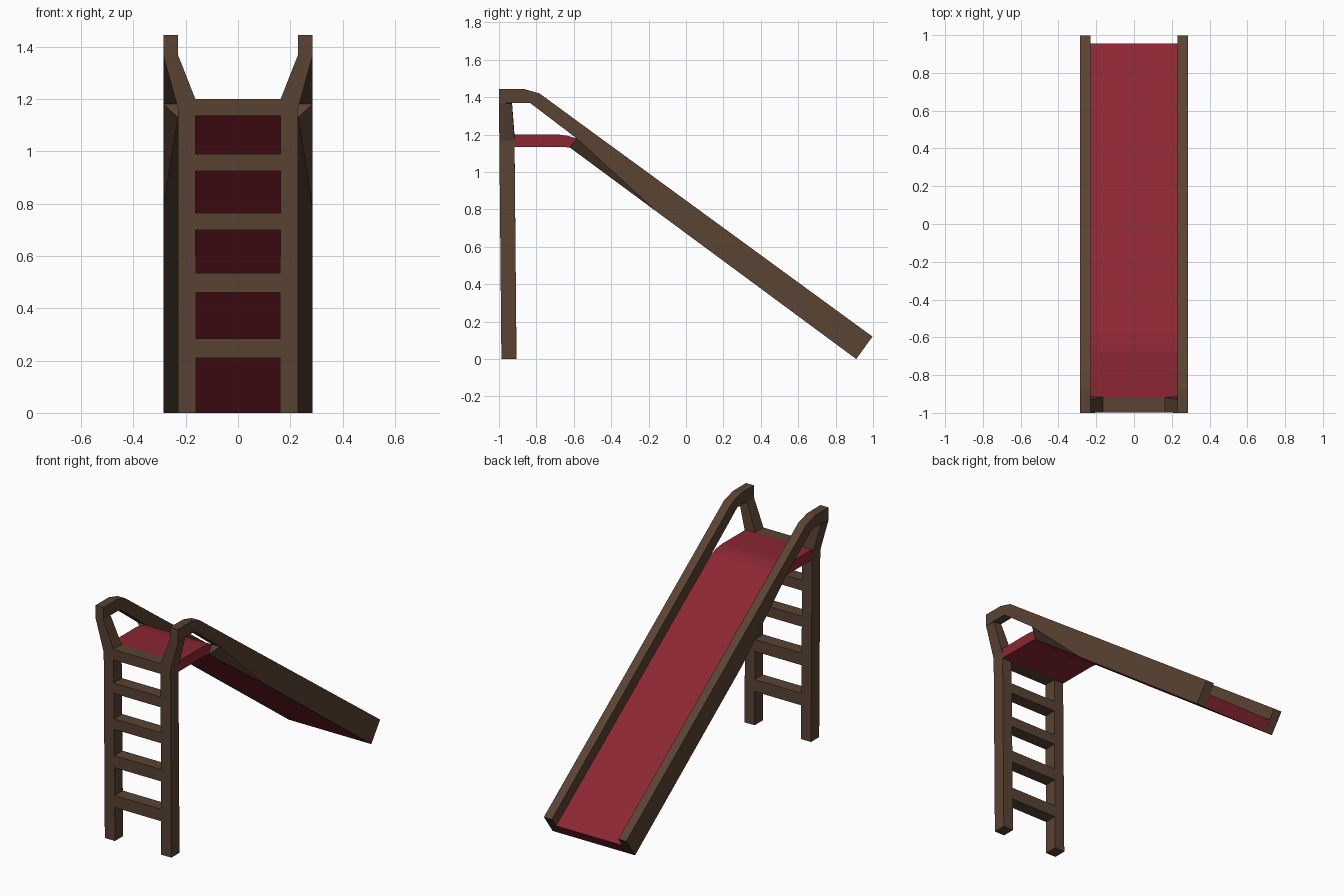
import bpy, bmesh
from mathutils import Vector

if "Cube" in bpy.data.objects:
    bpy.data.objects.remove(bpy.data.objects["Cube"])


def material(name, rgb):
    m = bpy.data.materials.new(name)
    m.diffuse_color = (*rgb, 1)
    m.use_nodes = True
    m.node_tree.nodes["Principled BSDF"].inputs["Base Color"].default_value = m.diffuse_color
    return m


BROWN = material("dark brown wood", (0.100, 0.056, 0.033))
RED = material("deep red", (0.260, 0.020, 0.033))


def finish(bm, name, mat, mirror=False):
    bmesh.ops.recalc_face_normals(bm, faces=bm.faces)
    me = bpy.data.meshes.new(name)
    bm.to_mesh(me)
    bm.free()
    me.materials.append(mat)
    ob = bpy.data.objects.new(name, me)
    bpy.context.collection.objects.link(ob)
    if mirror:
        ob.modifiers.new("mirror", 'MIRROR').use_mirror_merge = False
    return ob


def loft(rings):
    """Closed solid through rings of equal point count."""
    bm = bmesh.new()
    loops = [[bm.verts.new(p) for p in r] for r in rings]
    n = len(loops[0])
    for a, b in zip(loops, loops[1:]):
        for i in range(n):
            j = (i + 1) % n
            bm.faces.new((a[i], a[j], b[j], b[i]))
    bm.faces.new(loops[0])
    bm.faces.new(loops[-1])
    return bm


def prism(profile, x0, x1):
    """Side profile (y, z) extruded along x."""
    return loft([[(x, y, z) for y, z in profile] for x in (x0, x1)])


# ladder posts: nearly upright, flaring outward at the top
def post_ring(xi, zi, xo, zo, y0, y1):
    return [(xi, y0, zi), (xo, y0, zo), (xo, y1, zo), (xi, y1, zi)]


finish(loft([
    post_ring(0.16, 0, 0.23, 0, -0.987, -0.906),
    post_ring(0.163, 1.2, 0.23, 1.165, -0.998, -0.917),
    post_ring(0.23, 1.37, 0.285, 1.365, -1.0, -0.93),
]), "ladder_post", BROWN, True)

# rungs, flush with the slightly leaning posts
for i, (z0, z1) in enumerate([(0.21, 0.285), (0.46, 0.535), (0.70, 0.765),
                              (0.925, 0.99), (1.135, 1.2)]):
    def front(z): return -0.987 - 0.011 * z / 1.2
    finish(prism([(front(z0), z0), (front(z0) + 0.081, z0),
                  (front(z1) + 0.081, z1), (front(z1), z1)], -0.163, 0.163),
           f"rung_{i + 1}", BROWN)

# handrails joining the posts to the side rails
finish(prism([(-1.0, 1.365), (-1.0, 1.445), (-0.87, 1.445), (-0.783, 1.42),
              (-0.54, 1.242), (-0.585, 1.18), (-0.835, 1.37), (-0.93, 1.37)],
             0.23, 0.285), "handrail", BROWN, True)

# deep side rails with the lower outer corner cut off at the top end
bm = prism([(-0.62, 1.13), (-0.585, 1.18), (-0.54, 1.242), (0.997, 0.12),
            (0.91, 0)], 0.23, 0.285)
a, b, c = Vector((0.23, -0.62, 1.13)), Vector((0.285, -0.585, 1.18)), Vector((0.285, -0.17, 0.80))
normal = (b - a).cross(c - a)
if normal.z > 0:
    normal.negate()
bmesh.ops.bisect_plane(bm, geom=bm.verts[:] + bm.edges[:] + bm.faces[:], dist=0.0005,
                       plane_co=a, plane_no=normal, clear_outer=True)
bmesh.ops.holes_fill(bm, edges=[e for e in bm.edges if e.is_boundary])
finish(bm, "side_rail", BROWN, True)

# platform and chute in one bent sheet
chute = finish(prism([(-0.917, 1.2), (-0.68, 1.2), (-0.635, 1.194), (-0.585, 1.18),
                      (0.955, 0.064), (0.91, 0), (-0.62, 1.13), (-0.66, 1.135),
                      (-0.917, 1.135)], -0.23, 0.23), "slide_chute", RED)
